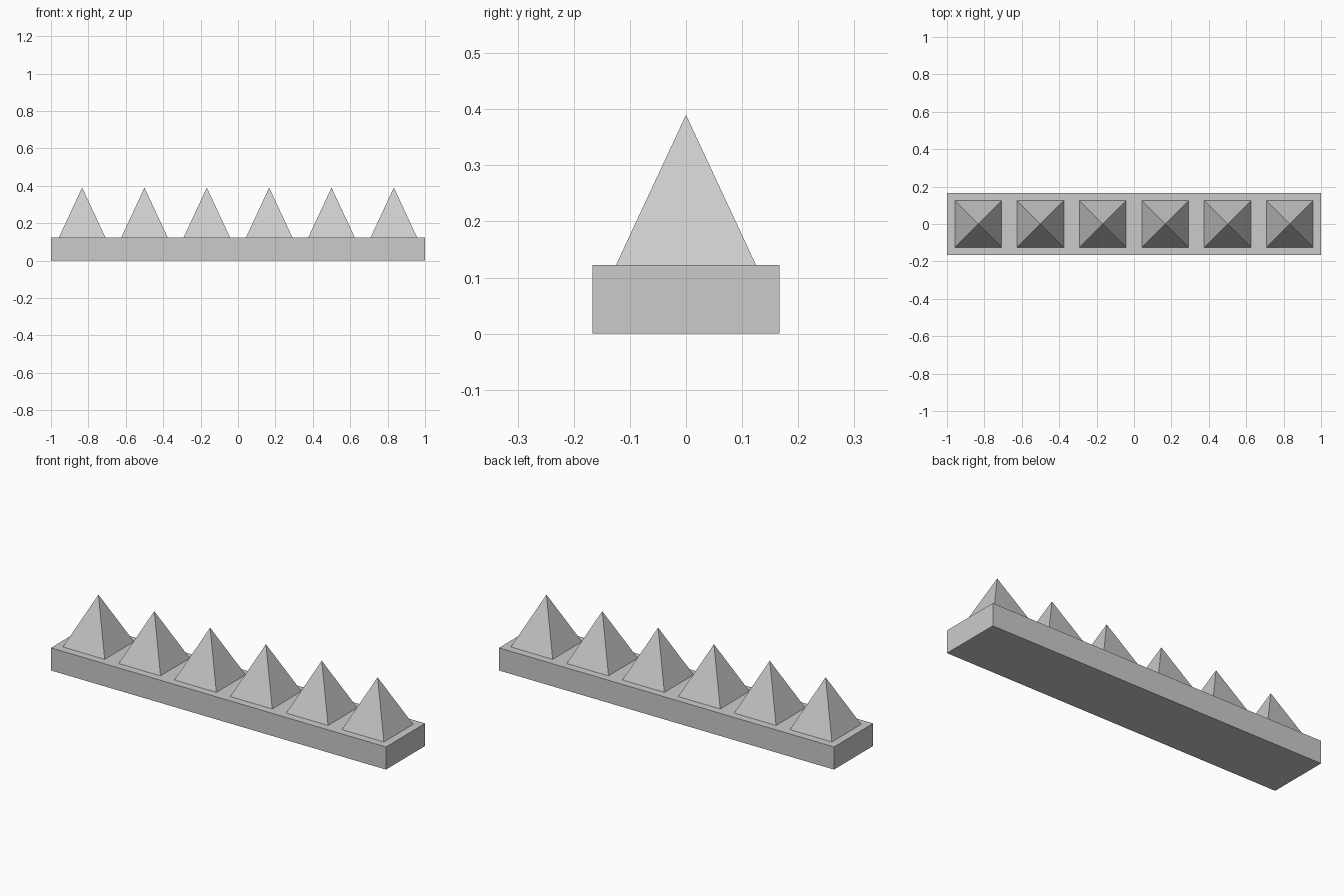
import bpy
import math

if "Cube" in bpy.data.objects:
    bpy.data.objects.remove(bpy.data.objects["Cube"])

LENGTH, WIDTH, BASE_H = 2.0, 0.333, 0.122
COUNT, HALF, TOP = 6, 0.125, 0.39

# Base strip
bpy.ops.mesh.primitive_cube_add(size=1, location=(0, 0, BASE_H / 2))
base = bpy.context.object
base.name = "base_strip"
base.scale = (LENGTH, WIDTH, BASE_H)
bpy.ops.object.transform_apply(location=False, rotation=False, scale=True)

# Row of square pyramid spikes
pitch = LENGTH / COUNT
for i in range(COUNT):
    x = (i - (COUNT - 1) / 2) * pitch
    bpy.ops.mesh.primitive_cone_add(
        vertices=4, radius1=HALF * math.sqrt(2), radius2=0, depth=TOP - BASE_H,
        location=(x, 0, (TOP + BASE_H) / 2), rotation=(0, 0, math.pi / 4))
    spike = bpy.context.object
    spike.name = f"spike_{i + 1}"
    bpy.ops.object.transform_apply(location=False, rotation=True, scale=False)
